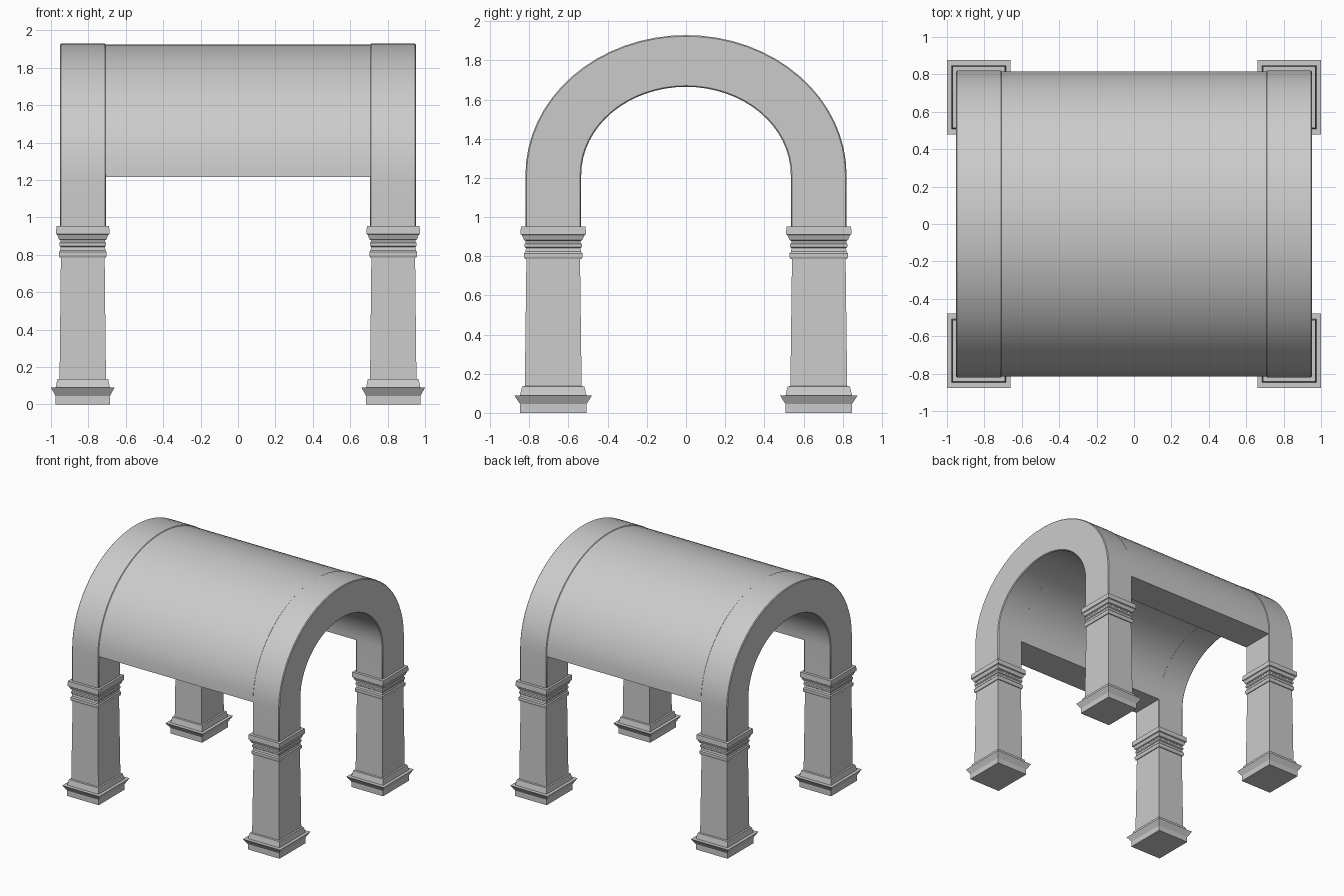
import bpy, bmesh, math

if "Cube" in bpy.data.objects:
    bpy.data.objects.remove(bpy.data.objects["Cube"])

CX, CY = 0.83, 0.678      # column centre
Y_RATIO = 1.17            # columns are deeper than wide


def finish(name, bm, smooth=None):
    bmesh.ops.recalc_face_normals(bm, faces=bm.faces)
    me = bpy.data.meshes.new(name)
    bm.to_mesh(me)
    bm.free()
    ob = bpy.data.objects.new(name, me)
    bpy.context.collection.objects.link(ob)
    if smooth:
        bpy.ops.object.select_all(action='DESELECT')
        ob.select_set(True)
        bpy.context.view_layer.objects.active = ob
        bpy.ops.object.shade_smooth_by_angle(angle=math.radians(smooth))
    return ob


def loft(bm, rings, closed):
    """Bridge equal-length vertex rings with quads."""
    n = len(rings[0])
    for a, b in zip(rings, rings[1:] + (rings[:1] if closed else [])):
        for i in range(n):
            j = (i + 1) % n
            bm.faces.new((a[i], a[j], b[j], b[i]))
    if not closed:
        bm.faces.new(rings[0])
        bm.faces.new(rings[-1])


def column(name, cx, cy):
    # (half width, height) moulding profile
    profile = [(.145, 0), (.145, .045), (.17, .09), (.145, .09), (.136, .135), (.124, .137),
               (.117, .785), (.123, .785), (.128, .797), (.128, .815), (.121, .823),
               (.119, .842), (.125, .848), (.125, .862), (.12, .868), (.12, .878),
               (.127, .882), (.137, .908), (.143, .912), (.141, .953)]
    bm = bmesh.new()
    rings = [[bm.verts.new((cx + sx * h, cy + sy * h * Y_RATIO, z))
              for sx, sy in ((-1, -1), (1, -1), (1, 1), (-1, 1))] for h, z in profile]
    loft(bm, rings, False)
    return finish(name, bm)


def arch(name, x0, x1, outer, inner, foot=None, n=32):
    """Elliptical arch band swept along x, with optional straight feet."""
    spring = 1.215
    stations = [(math.cos(math.pi * i / n), math.sin(math.pi * i / n)) for i in range(n + 1)]

    def pts(axes):
        p = [(axes[0] * c, spring + axes[1] * s) for c, s in stations]
        if foot is not None:
            p = [(axes[0], foot)] + p + [(-axes[0], foot)]
        return p

    bm = bmesh.new()
    rings = [[bm.verts.new(v) for v in ((x0, *o), (x1, *o), (x1, *i), (x0, *i))]
             for o, i in zip(pts(outer), pts(inner))]
    loft(bm, rings, False)
    return finish(name, bm, 30)


# four moulded columns
for sx, side in ((-1, "left"), (1, "right")):
    for sy, end in ((-1, "front"), (1, "back")):
        column(f"{end}_{side}_column", sx * CX, sy * CY)

# end arches standing on the columns
for s, side in ((-1, "left"), (1, "right")):
    rib = arch(f"{side}_arch", *sorted((s * .706, s * .952)),
               (.82, .714), (.535, .45), foot=.94)
    bev = rib.modifiers.new("soft_edges", 'BEVEL')
    bev.width, bev.segments, bev.limit_method = .006, 1, 'ANGLE'
    bev.angle_limit = math.radians(50)

# barrel vault between the arches
arch("barrel_vault", -.72, .72, (.815, .71), (.535, .451))
